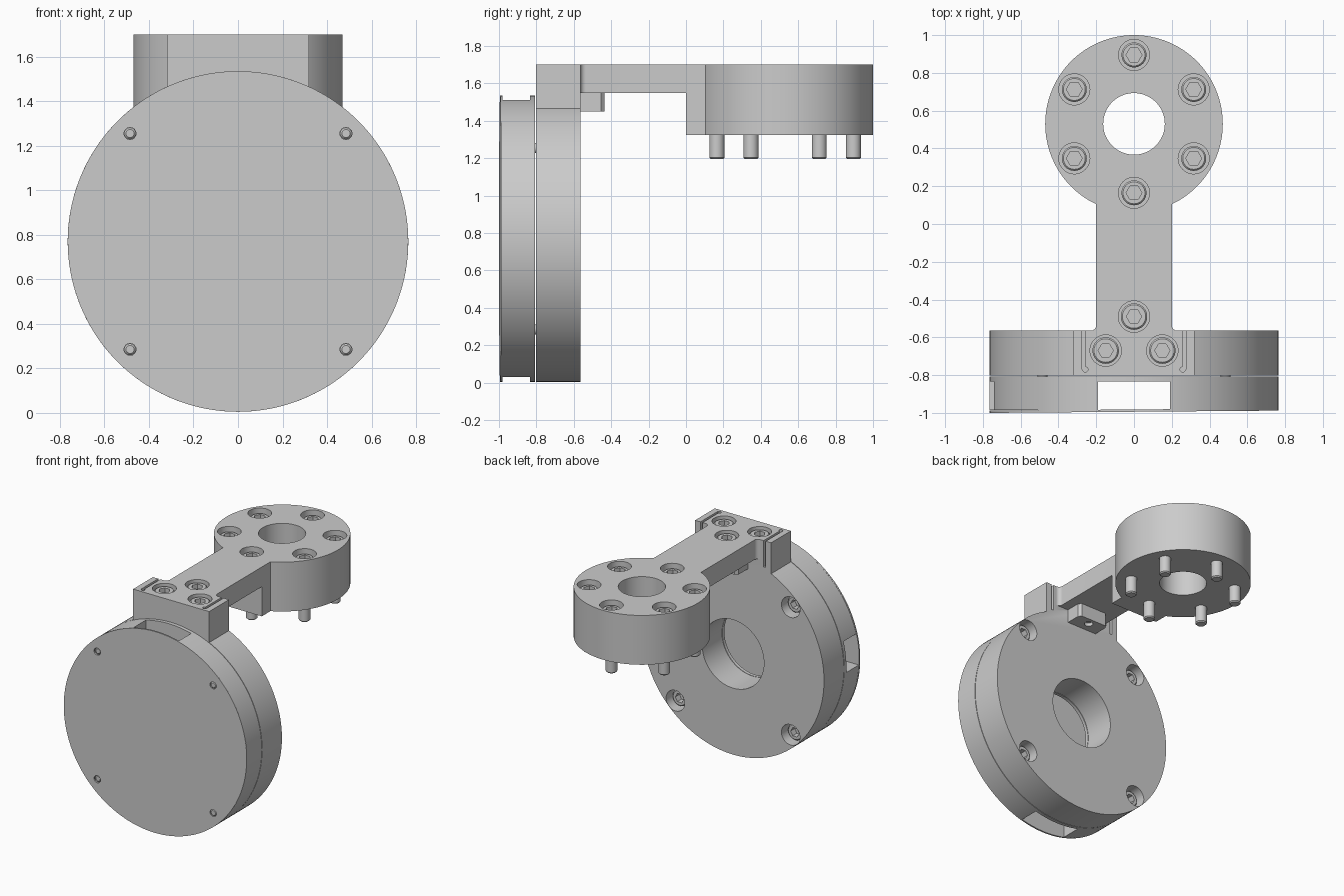
import bpy, bmesh
from math import sin, cos, acos, radians, pi
from mathutils import Matrix, Vector

if "Cube" in bpy.data.objects:
    bpy.data.objects.remove(bpy.data.objects["Cube"])

TO_Y = Matrix.Rotation(-pi / 2, 4, 'X')      # turns local +z into world +y
DISC_Z, DISC_R = 0.77, 0.765
HUB_Y, HUB_R = 0.53, 0.47


def finish(name, bm):
    bmesh.ops.recalc_face_normals(bm, faces=bm.faces)
    me = bpy.data.meshes.new(name)
    bm.to_mesh(me)
    bm.free()
    ob = bpy.data.objects.new(name, me)
    bpy.context.collection.objects.link(ob)
    return ob


def box(name, lo, hi):
    bm = bmesh.new()
    bmesh.ops.create_cube(bm, size=1)
    for v in bm.verts:
        v.co = [(a + b) / 2 + c * (b - a) for a, b, c in zip(lo, hi, v.co)]
    return finish(name, bm)


def arc(cx, cy, r, a0, a1, n):
    return [(cx + r * cos(radians(a0 + (a1 - a0) * i / n)),
             cy + r * sin(radians(a0 + (a1 - a0) * i / n))) for i in range(n + 1)]


def extrude(name, pts, lo, hi, along_y=False):
    place = (lambda p, h: (p[0], h, p[1])) if along_y else (lambda p, h: (p[0], p[1], h))
    bm = bmesh.new()
    face = bm.faces.new([bm.verts.new(place(p, lo)) for p in pts])
    top = bmesh.ops.extrude_face_region(bm, geom=[face], use_keep_orig=True)['geom']
    shift = Vector(place((0, 0), hi - lo))
    bmesh.ops.translate(bm, vec=shift, verts=[g for g in top if isinstance(g, bmesh.types.BMVert)])
    return finish(name, bm)


def lathe(name, profile, n=64, closed=False):
    bm = bmesh.new()
    vs = [bm.verts.new((r, 0, z)) for r, z in profile]
    es = [bm.edges.new(p) for p in zip(vs, vs[1:] + (vs[:1] if closed else []))]
    bmesh.ops.spin(bm, geom=vs + es, axis=(0, 0, 1), cent=(0, 0, 0), angle=2 * pi, steps=n)
    bmesh.ops.remove_doubles(bm, verts=bm.verts, dist=1e-5)
    return finish(name, bm)


def rod(r, lo, hi, x, other, along_y=False, n=48):
    return extrude("cutter", arc(x, other, r, 0, 360 * (n - 1) / n, n - 1), lo, hi, along_y)


def cut(ob, cutters):
    bpy.context.view_layer.objects.active = ob
    for c in cutters:
        c.hide_render = True
        m = ob.modifiers.new("cut", 'BOOLEAN')
        m.operation, m.solver, m.object = 'DIFFERENCE', 'EXACT', c
        bpy.ops.object.modifier_apply(modifier=m.name)
        bpy.data.objects.remove(c)


def make_screw(name, head_r, head_h, shaft_r, length, hex_r):
    # socket-head screw with its head top at the origin, shaft down -z
    ch = 0.008
    ob = lathe(name, [(0, 0), (head_r - ch, 0), (head_r, -ch), (head_r, -head_h),
                      (shaft_r, -head_h), (shaft_r, -length + ch),
                      (shaft_r - ch, -length), (0, -length)], 40)
    cut(ob, [rod(hex_r, -0.05, 0.1, 0, 0, n=6)])
    return ob


def place_copies(ob, spots, rot=(0, 0, 0)):
    for i, p in enumerate(spots):
        o = ob if i == 0 else ob.copy()
        if i:
            bpy.context.collection.objects.link(o)
        o.location, o.rotation_euler = p, rot


disc_spots = [(sx * 0.485, DISC_Z + sz * 0.485) for sx in (-1, 1) for sz in (-1, 1)]
hub_spots = [(0.365 * sin(i * pi / 3), HUB_Y + 0.365 * cos(i * pi / 3)) for i in range(6)]
block_spots = [(0, -0.49), (-0.15, -0.67), (0.15, -0.67)]

# rear half of the round housing, with the mounting block in the same outline
a = 180 / pi * acos(0.32 / DISC_R)
outline = arc(0, DISC_Z, DISC_R, 180 - a, 360 + a, 140) + [(0.32, 1.70), (-0.32, 1.70)]
rear = extrude("rear_housing", outline, -0.803, -0.565, True)
cutters = [rod(0.26, -0.9, -0.5, 0, DISC_Z, True, 72)]
for x, z in disc_spots:
    cutters.append(rod(0.078, -0.72, -0.5, x, z, True))
    cutters.append(rod(0.035, -0.9, -0.7, x, z, True, 24))
for x, y in block_spots:
    cutters.append(rod(0.083, 1.59, 1.8, x, y))
for s in (-1, 1):
    # clearance grooves around the clamped arm end, hooked at the inner corner
    xs = sorted((s * 0.257, s * 0.275))
    cutters.append(box("cutter", (xs[0], -0.77, 1.50), (xs[1], -0.5, 1.8)))
    cutters.append(rod(0.014, 1.50, 1.8, s * 0.258, -0.77, n=20))
cut(rear, cutters)

# hollow front half with cable openings at top, bottom and one side
front = lathe("front_housing", [(DISC_R, -0.985), (DISC_R, -0.807), (0.26, -0.807),
                                (0.26, -0.832), (0.64, -0.832), (0.64, -0.985)], 140, True)
front.data.transform(Matrix.Translation((0, 0, DISC_Z)) @ TO_Y)
cutters = [box("cutter", (-0.19, -1.1, -0.3), (0.19, -0.834, 1.9)),
           box("cutter", (-0.9, -1.1, 0.73), (-0.5, -0.834, 0.96))]
cutters += [rod(0.035, -1.1, -0.7, x, z, True, 24) for x, z in disc_spots]
cut(front, cutters)

# thin front cover, seated very slightly askew
cover = extrude("front_cover", arc(0, DISC_Z, DISC_R, 0, 357.5, 143), -0.994, -0.982, True)
cut(cover, [rod(0.027, -1.1, -0.9, x, z, True, 24) for x, z in disc_spots])
cover.rotation_euler.z = 0.008
cover.location.x = -0.008

# arm with round hub: one keyhole outline, undercut below the arm
a = 180 / pi * acos(0.2 / HUB_R)
root = arc(0.23, -0.535, 0.03, 270, 180, 8)
outline = root + arc(0, HUB_Y, HUB_R, -a, 180 + a, 110) + [(-x, y) for x, y in reversed(root)]
arm = extrude("arm_and_hub", outline, 1.325, 1.70)
cutters = [box("cutter", (-0.5, -0.7, 1.2), (0.5, 0.0, 1.55)),
           rod(0.163, 1.2, 1.8, 0, HUB_Y, n=72),
           rod(0.083, 1.59, 1.8, 0, -0.49),
           rod(0.04, 1.5, 1.7, 0, -0.49, n=32)]
for x, y in hub_spots:
    cutters.append(rod(0.082, 1.57, 1.8, x, y))
    cutters.append(rod(0.041, 1.2, 1.6, x, y, n=32))
cut(arm, cutters)

# screw boss under the arm root
boss = extrude("arm_boss", [(-0.125, -0.566), (0.125, -0.566), (0.125, -0.455), (0.105, -0.435),
                            (-0.105, -0.435), (-0.125, -0.455)], 1.45, 1.552)
cut(boss, [rod(0.03, 1.3, 1.7, 0, -0.49, n=32)])

# screws
place_copies(make_screw("hub_screw", 0.066, 0.10, 0.04, 0.475, 0.042),
             [(x, y, 1.67) for x, y in hub_spots])
place_copies(make_screw("block_screw", 0.07, 0.095, 0.03, 0.215, 0.04),
             [(x, y, 1.685) for x, y in block_spots])
place_copies(make_screw("housing_screw", 0.062, 0.10, 0.026, 0.375, 0.036),
             [(x, -0.615, z) for x, z in disc_spots], (-pi / 2, 0, 0))

# smooth curved walls, crisp edges
bpy.ops.object.select_all(action='DESELECT')
for o in bpy.context.collection.objects:
    o.select_set(True)
bpy.context.view_layer.objects.active = arm
bpy.ops.object.shade_smooth_by_angle(angle=radians(30))
